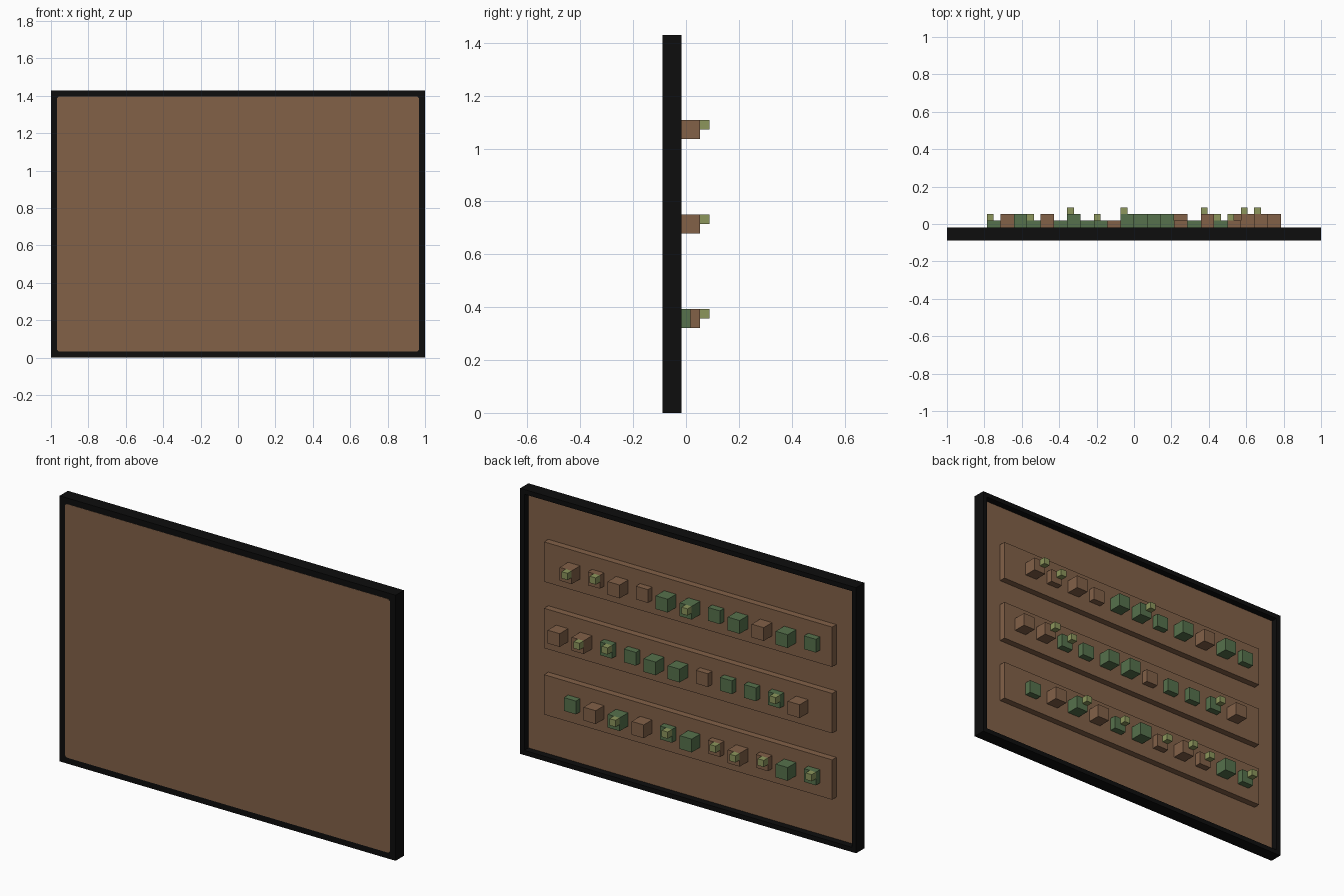
import bpy, bmesh
from mathutils import Matrix, Vector

cube = bpy.data.objects.get("Cube")
if cube:
    bpy.data.objects.remove(cube, do_unlink=True)

U = 1 / 28                      # one grid unit
BACK = -0.5 * U                 # rear plane of the frame
FRONT = -2.5 * U                # front plane of the frame
HEIGHT = 40 * U


def material(name, rgb):
    m = bpy.data.materials.new(name)
    m.use_nodes = True
    m.diffuse_color = (*rgb, 1)
    m.node_tree.nodes["Principled BSDF"].inputs["Base Color"].default_value = (*rgb, 1)
    return m


BLACK = material("black", (0.004, 0.004, 0.004))
BROWN = material("brown", (0.223, 0.119, 0.064))
GREEN = material("leaf green", (0.093, 0.165, 0.072))
OLIVE = material("light olive", (0.262, 0.305, 0.107))


def box_mesh(lo, hi):
    lo, hi = Vector(lo), Vector(hi)
    bm = bmesh.new()
    bmesh.ops.create_cube(bm, size=1, matrix=Matrix.Translation((lo + hi) / 2)
                          @ Matrix.Diagonal((*(hi - lo), 1)))
    return bm


def finish(bm, name, *mats):
    me = bpy.data.meshes.new(name)
    bm.normal_update()
    bm.to_mesh(me)
    bm.free()
    for m in mats:
        me.materials.append(m)
    ob = bpy.data.objects.new(name, me)
    bpy.context.collection.objects.link(ob)
    return ob


def box(name, lo, hi, mat):
    return finish(box_mesh(lo, hi), name, mat)


# Frame: slab with a pocket sunk into its rear face, pocket floor in brown
bm = box_mesh((-1, FRONT + 0.001, 0), (1, BACK, HEIGHT))
bm.normal_update()
rear = next(f for f in bm.faces if f.normal.y > 0.9)
bmesh.ops.inset_region(bm, faces=[rear], thickness=U)
bm.normal_update()
rim = bmesh.ops.extrude_discrete_faces(bm, faces=[rear])["faces"][0]
bmesh.ops.translate(bm, verts=rim.verts, vec=(0, -U, 0))
rim.material_index = 1
finish(bm, "frame", BLACK, BROWN)

# Front panel: thin plate with rounded corners
B = 0.9 * U
bm = box_mesh((-1 + B, FRONT, B), (1 - B, FRONT + 0.004, HEIGHT - B))
corners = [e for e in bm.edges if abs(e.verts[0].co.y - e.verts[1].co.y) > 0.001]
bmesh.ops.bevel(bm, geom=corners, offset=0.016, segments=4, profile=0.5, affect='EDGES')
finish(bm, "front_panel", BROWN)

# Block rows from +x to -x: B/b brown, G/g green, capital = deep block, * = with stud
ROWS = [
    ("lower", 10, 19, "g B G* B g* G b* B* b* G g*"),
    ("middle", 20, 21, "B B* g* g G G b g g g* B"),
    ("upper", 30, 19, "B* b* B b G G* g G B G g"),
]
for row, zc, x_start, codes in ROWS:
    z = zc * U
    # Raised strip carrying the row
    box(f"{row}_strip", (-24 * U, BACK - U - 0.001, z - 3 * U), (24 * U, BACK, z + 3 * U), BROWN)
    for i, code in enumerate(codes.split()):
        x = (x_start - 4 * i) * U
        depth = 2 * U if code[0].isupper() else U
        mat = BROWN if code[0] in "Bb" else GREEN
        box(f"{row}_block_{i + 1}", (x - U, BACK - 0.001, z - U), (x + U, BACK + depth, z + U), mat)
        # Small stud on the upper right-hand quarter of the block
        if "*" in code:
            y = BACK + depth
            box(f"{row}_stud_{i + 1}", (x - U, y, z), (x, y + U, z + U), OLIVE)
